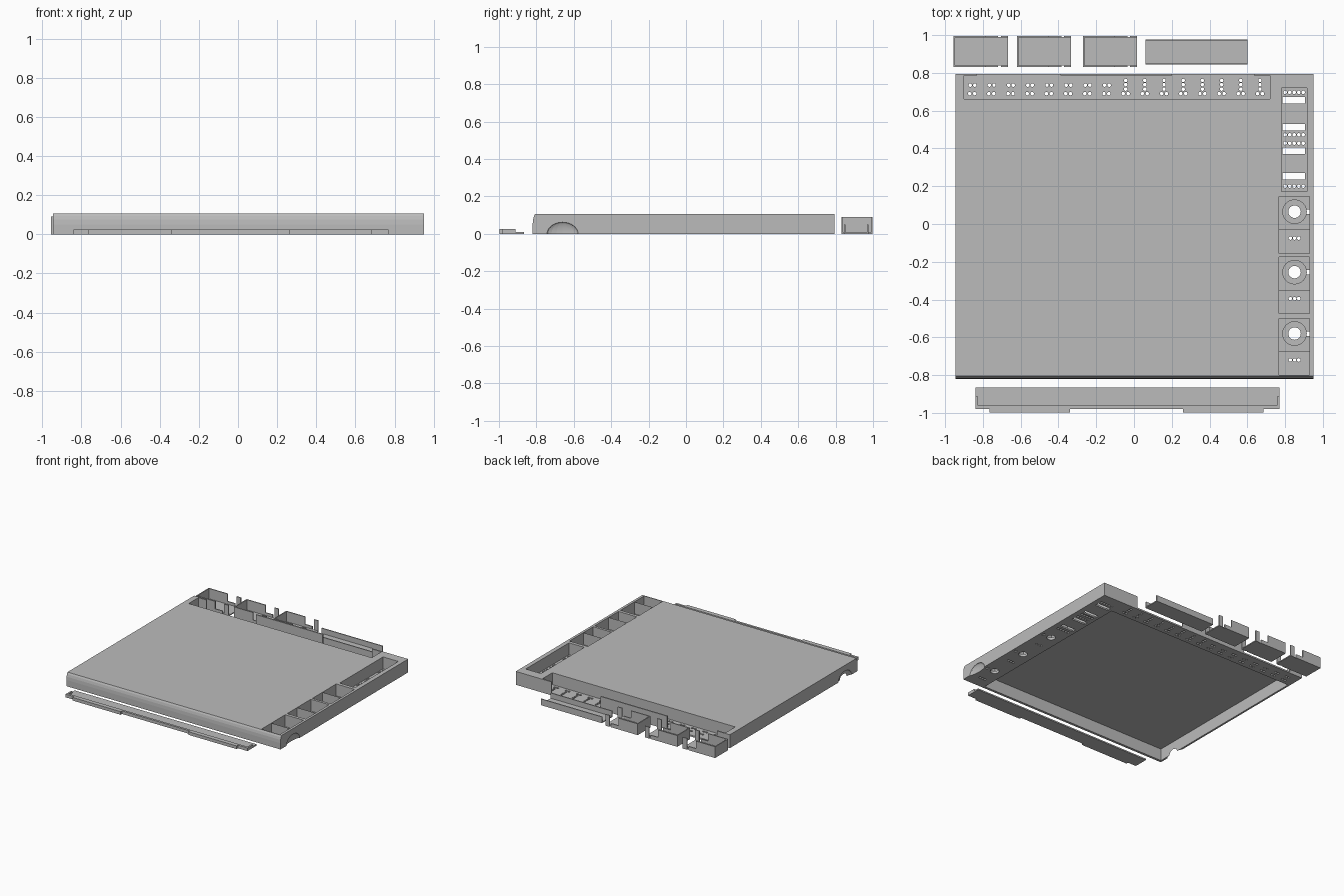
import bpy, bmesh, math
from mathutils import Matrix, Vector

if "Cube" in bpy.data.objects:
    bpy.data.objects.remove(bpy.data.objects["Cube"])

grey = bpy.data.materials.new("plain grey")
grey.diffuse_color = (0.5, 0.5, 0.5, 1)
grey.use_nodes = True
grey.node_tree.nodes["Principled BSDF"].inputs["Base Color"].default_value = grey.diffuse_color


def box(bm, x0, x1, y0, y1, z0, z1):
    m = Matrix.Translation(((x0 + x1) / 2, (y0 + y1) / 2, (z0 + z1) / 2))
    bmesh.ops.create_cube(bm, size=1, matrix=m @ Matrix.Diagonal((x1 - x0, y1 - y0, z1 - z0, 1)))


def cyl(bm, x, y, r, z0, z1, n=12):
    bmesh.ops.create_cone(bm, cap_ends=True, segments=n, radius1=r, radius2=r, depth=z1 - z0,
                          matrix=Matrix.Translation((x, y, (z0 + z1) / 2)))


def finish(name, bm):
    bmesh.ops.recalc_face_normals(bm, faces=bm.faces)
    me = bpy.data.meshes.new(name)
    bm.to_mesh(me)
    bm.free()
    me.materials.append(grey)
    ob = bpy.data.objects.new(name, me)
    bpy.context.collection.objects.link(ob)
    return ob


def cut(ob, name, bm):
    c = finish(name, bm)
    c.hide_render = True
    c.hide_viewport = True
    m = ob.modifiers.new(name, 'BOOLEAN')
    m.operation, m.solver, m.object = 'DIFFERENCE', 'EXACT', c


# Housing: side profile with a softly curved front, extruded across
bm = bmesh.new()
profile = [(-.82, 0), (-.82, .05), (-.818, .075), (-.813, .094), (-.806, .107), (.795, .107), (.795, 0)]
face = bm.faces.new([bm.verts.new((-.945, y, z)) for y, z in profile])
ext = bmesh.ops.extrude_face_region(bm, geom=[face])
bmesh.ops.translate(bm, vec=(1.895, 0, 0), verts=[v for v in ext['geom'] if isinstance(v, bmesh.types.BMVert)])
housing = finish("housing", bm)

# Hollow underside
bm = bmesh.new()
box(bm, -.93, .76, -.80, .65, -.05, .097)
cut(housing, "underside_cutter", bm)

# Open pockets along the back and right edges
SQUARES = (.065, -.255, -.58)
bm = bmesh.new()
box(bm, -.90, .72, .662, .785, .012, .2)
box(bm, .78, .915, .172, .72, .012, .2)
for y in SQUARES:
    box(bm, .768, .93, y - .095, y + .08, .012, .2)
    box(bm, .768, .93, y - .22, y - .0951, .02, .2)
cut(housing, "pocket_cutter", bm)

# Gaps in the back wall
bm = bmesh.new()
for x0, x1 in ((-.83, -.39), (.20, .635)):
    box(bm, x0, x1, .77, .85, .0121, .2)
cut(housing, "back_gap_cutter", bm)

# Finger grips at the front of both side walls
bm = bmesh.new()
for x in (-.945, .95):
    bmesh.ops.create_uvsphere(bm, u_segments=16, v_segments=16, radius=1,
                              matrix=Matrix.Translation((x, -.66, 0)) @ Matrix.Diagonal((.018, .083, .062, 1)))
cut(housing, "grip_cutter", bm)

# Holes through the pocket floors
bm = bmesh.new()
for k in range(16):
    x = -.857 + k * .1016
    spots = [(-.013, .69), (.013, .69)]
    if k < 8:
        spots += [(-.010, .735), (.014, .735)]
    else:
        spots += [(0, .76), (0, .738), (0, .714)]
    for dx, y in spots:
        cyl(bm, x + dx, y, .0095, -.02, .06, 10)
for y in (.697, .472, .428, .2):
    for i in range(5):
        cyl(bm, .80 + i * .024, y, .0095, -.02, .06, 10)
for y in (.655, .512, .387, .252):
    box(bm, .787, .905, y - .017, y + .017, -.02, .06)
for y in SQUARES:
    for dx in (-.022, 0, .022):
        cyl(bm, .85 + dx, y - .14, .0095, -.02, .06, 10)
    cyl(bm, .85, y, .033, -.02, .06, 24)
    box(bm, .91, .9299, y - .012, y + .012, -.02, .06)
cut(housing, "hole_cutter", bm)

# Raised rings around the large holes
for i, y in enumerate(SQUARES):
    bm = bmesh.new()
    n = 24
    rings = []
    for r, z in ((.033, .011), (.033, .02), (.065, .02), (.065, .011)):
        rings.append([bm.verts.new((.85 + r * math.cos(a), y + r * math.sin(a), z))
                      for a in (2 * math.pi * j / n for j in range(n))])
    for a in range(4):
        p, q = rings[a], rings[(a + 1) % 4]
        for j in range(n):
            bm.faces.new((p[j], p[(j + 1) % n], q[(j + 1) % n], q[j]))
    finish(f"hole_ring_{i + 1}", bm)

# Loose cover strip in front: plate, rim and two tabs
bm = bmesh.new()
box(bm, -.84, .77, -.98, -.865, 0, .011)
box(bm, -.84, .77, -.98, -.962, .011, .025)
for x0 in (-.84, .757):
    box(bm, x0, x0 + .013, -.962, -.912, .011, .025)
for x0, x1 in ((-.765, -.34), (.26, .685)):
    box(bm, x0, x1, -.997, -.98, 0, .025)
finish("cover_strip", bm)

# Three loose clips behind: open boxes with upright end tabs
for i, x in enumerate((-.955, -.62, -.27)):
    bm = bmesh.new()
    box(bm, x, x + .287, .838, .99, 0, .008)
    box(bm, x, x + .008, .838, .99, .008, .09)
    for y in (.832, .988):
        box(bm, x, x + .17, y, y + .008, 0, .09)
        box(bm, x + .17, x + .235, y, y + .008, 0, .03)
        box(bm, x + .25, x + .287, y, y + .008, 0, .09)
    finish(f"clip_{i + 1}", bm)

# Loose channel behind
bm = bmesh.new()
box(bm, .06, .60, .845, .977, 0, .008)
for y in (.845, .969):
    box(bm, .06, .60, y, y + .008, .008, .05)
finish("channel", bm)
